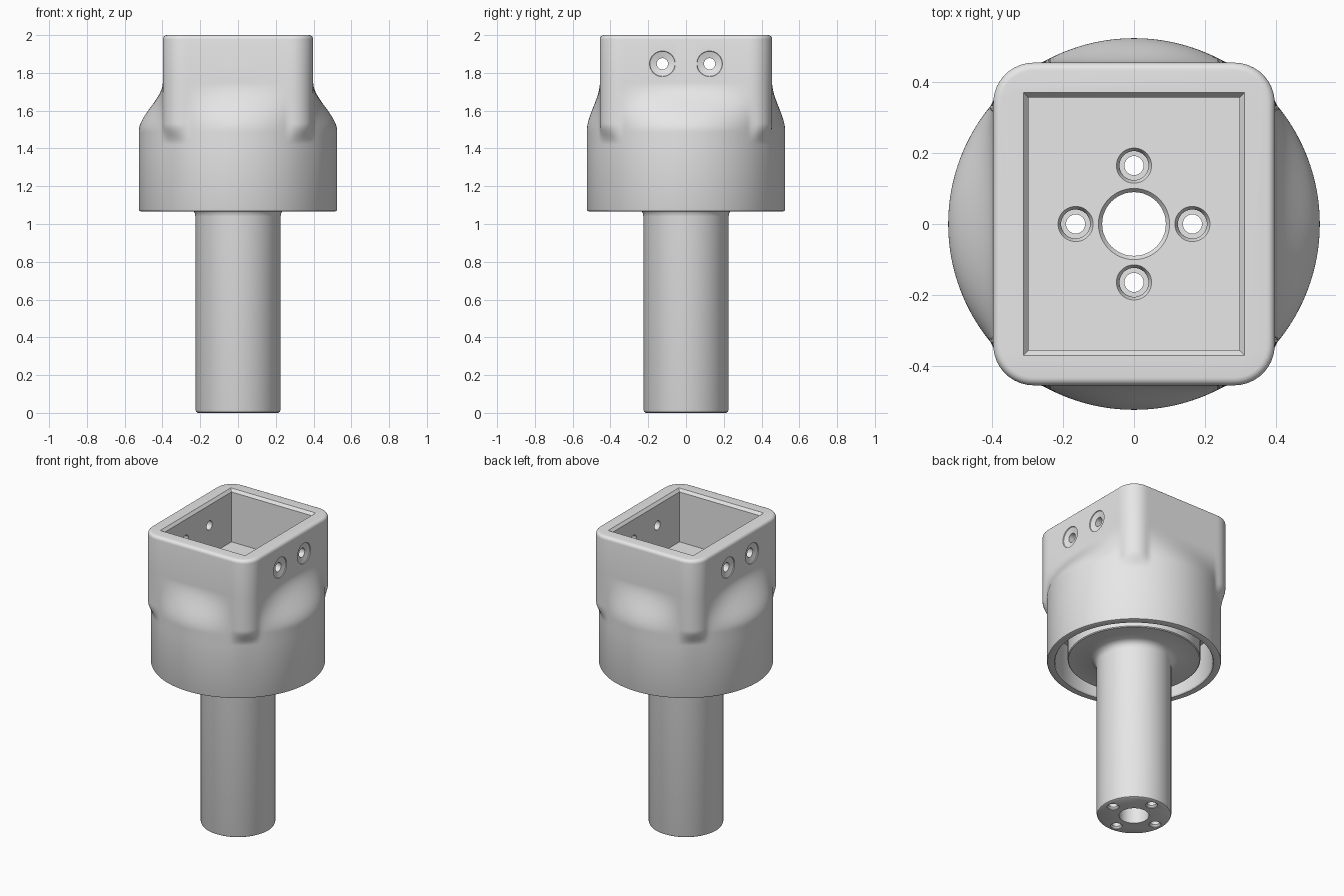
import bpy, bmesh, math
from mathutils import Matrix

cube = bpy.data.objects.get("Cube")
if cube:
    bpy.data.objects.remove(cube, do_unlink=True)

SIDES = 192
DRUM_R = 0.525
HALF_X, HALF_Y, CORNER = 0.398, 0.456, 0.115

grey = bpy.data.materials.new("plain_grey")
grey.use_nodes = True
colour = (0.8, 0.8, 0.8, 1)
grey.diffuse_color = colour
grey.node_tree.nodes["Principled BSDF"].inputs["Base Color"].default_value = colour


def smooth(a, b, v):
    t = min(max((v - a) / (b - a), 0), 1)
    return t * t * (3 - 2 * t)


def socket_radius(angle, inset=0):
    """Distance from the axis to the rounded rectangle outline."""
    c, s = abs(math.cos(angle)), abs(math.sin(angle))
    hx, hy, r = HALF_X - inset, HALF_Y - inset, CORNER - inset
    t = min(hx / max(c, 1e-9), hy / max(s, 1e-9))
    cx, cy = hx - r, hy - r
    if t * c > cx and t * s > cy:
        d = c * cx + s * cy
        t = d + math.sqrt(max(d * d - cx * cx - cy * cy + r * r, 0))
    return t


def shoulder_radius(angle, z):
    """Blend the round drum into the rectangular socket."""
    box = socket_radius(angle)
    if box > DRUM_R:
        f = smooth(1.42, 1.53, z)
    else:
        f = smooth(1.49, 1.75, z)
    return DRUM_R + (box - DRUM_R) * f


def ring(radius, z, n=SIDES):
    points = []
    for i in range(n):
        a = 2 * math.pi * i / n
        r = radius(a) if callable(radius) else radius
        points.append((r * math.cos(a), r * math.sin(a), z))
    return points


def rect(hx, hy, z):
    return [(hx, hy, z), (-hx, hy, z), (-hx, -hy, z), (hx, -hy, z)]


def loft(name, rows, matrix=Matrix()):
    """Closed solid through a stack of rings."""
    bm = bmesh.new()
    rings = [[bm.verts.new(p) for p in row] for row in rows]
    n = len(rows[0])
    for low, high in zip(rings, rings[1:]):
        for i in range(n):
            j = (i + 1) % n
            bm.faces.new((low[i], low[j], high[j], high[i]))
    bm.faces.new(rings[0][::-1])
    bm.faces.new(rings[-1])
    bmesh.ops.transform(bm, matrix=matrix, verts=bm.verts)
    bmesh.ops.recalc_face_normals(bm, faces=bm.faces)
    mesh = bpy.data.meshes.new(name)
    bm.to_mesh(mesh)
    bm.free()
    mesh.materials.append(grey)
    obj = bpy.data.objects.new(name, mesh)
    bpy.context.collection.objects.link(obj)
    return obj


def lathe(name, profile, matrix):
    return loft(name, [ring(r, z, 48) for r, z in profile], matrix)


# Stem, flare, recessed disc, ring groove and drum rim
profile = [(0.212, 0), (0.221, 0.005), (0.225, 0.015), (0.225, 1.04),
           (0.229, 1.058), (0.24, 1.074), (0.262, 1.085),
           (0.395, 1.085), (0.40, 1.09), (0.40, 1.33), (0.475, 1.33),
           (0.475, 1.075), (0.48, 1.067), (0.515, 1.067),
           (0.522, 1.07), (DRUM_R, 1.078), (DRUM_R, 1.42)]
rows = [ring(r, z) for r, z in profile]

# Shoulder and socket walls
for k in range(1, 34):
    z = 1.42 + 0.01 * k
    rows.append(ring(lambda a: shoulder_radius(a, z), z))

# Rounded top lip
lip = 0.022
for k in range(6):
    a = math.pi / 2 * k / 5
    inset = lip * (1 - math.cos(a))
    rows.append(ring(lambda t: socket_radius(t, inset), 2 - lip + lip * math.sin(a)))
body = loft("socket_and_stem", rows)

# Rectangular pocket with a chamfered mouth
cutters = [loft("pocket_cutter", [rect(0.298, 0.357, 1.65), rect(0.298, 0.357, 1.982),
                                  rect(0.314, 0.373, 2.002), rect(0.314, 0.373, 2.1)])]

# Central bore and four counterbored screw holes along the stem
cutters.append(lathe("bore_cutter", [(0.09, -0.1), (0.09, 1.637), (0.103, 1.653),
                                     (0.103, 1.72)], Matrix()))
for k in range(4):
    a = k * math.pi / 2
    place = Matrix.Translation((0.165 * math.cos(a), 0.165 * math.sin(a), 0))
    cutters.append(lathe("screw_cutter", [(0.036, -0.1), (0.036, 0.004), (0.027, 0.014),
                                          (0.027, 1.60), (0.041, 1.60), (0.041, 1.635),
                                          (0.052, 1.654), (0.052, 1.72)], place))

# Cross holes with shallow dished seats
half = [(0.03, 0.383), (0.05, 0.388), (0.066, 0.393), (0.073, 0.41)]
cross = [(r, -x) for r, x in reversed(half)] + half
for y in (-0.125, 0.125):
    place = Matrix.Translation((0, y, 1.848)) @ Matrix.Rotation(math.pi / 2, 4, "Y")
    cutters.append(lathe("cross_hole_cutter", cross, place))

# Carve the body, then discard the cutters
bpy.context.view_layer.objects.active = body
for cutter in cutters:
    mod = body.modifiers.new("carve", "BOOLEAN")
    mod.operation = "DIFFERENCE"
    mod.solver = "EXACT"
    mod.object = cutter
    bpy.ops.object.modifier_apply(modifier=mod.name)
    bpy.data.objects.remove(cutter, do_unlink=True)

for obj in bpy.context.selected_objects:
    obj.select_set(False)
body.select_set(True)
bpy.ops.object.shade_smooth_by_angle(angle=math.radians(32))
